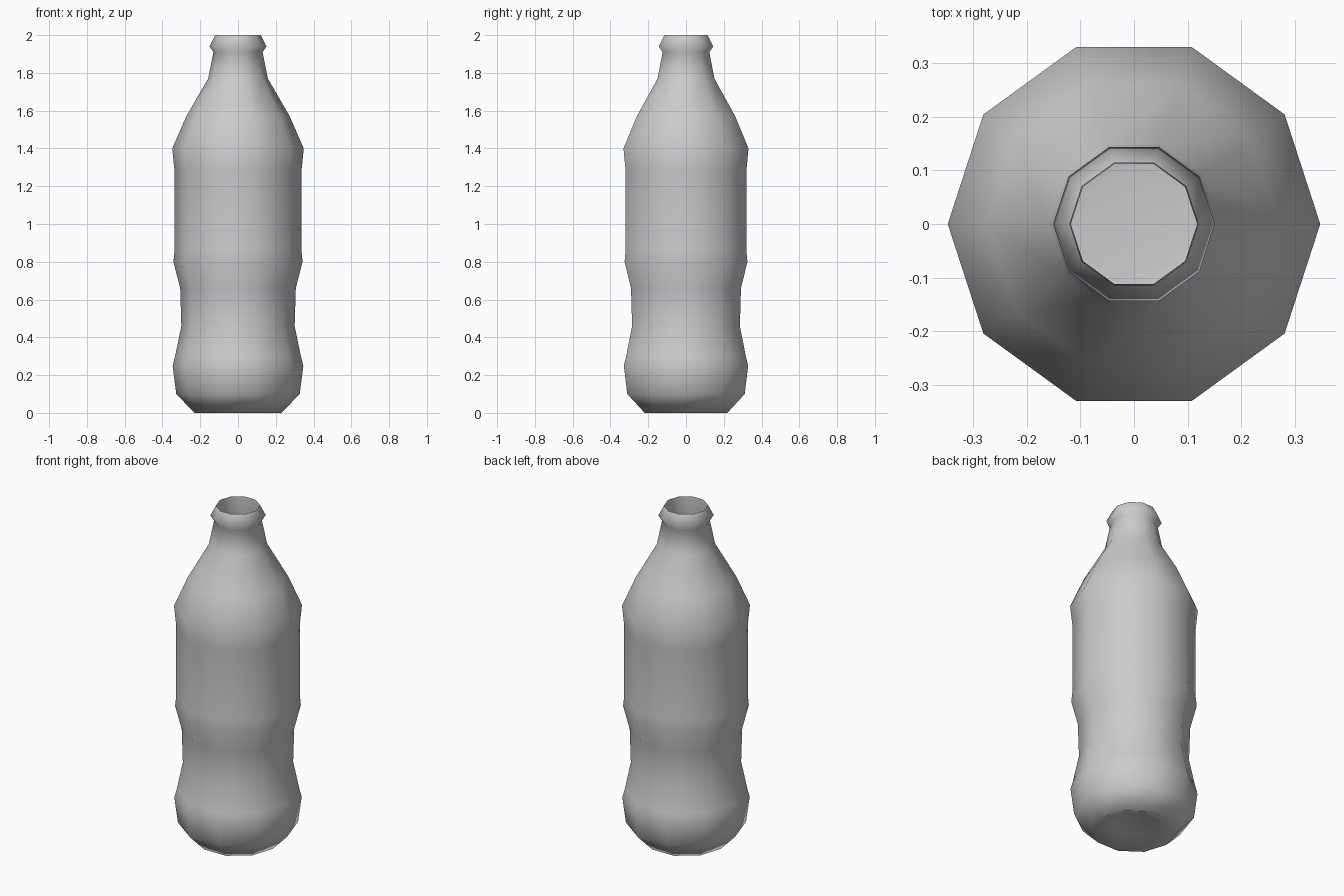
import bpy
import bmesh
from math import cos, sin, tau, radians

if "Cube" in bpy.data.objects:
    bpy.data.objects.remove(bpy.data.objects["Cube"], do_unlink=True)

SIDES = 10

grey = bpy.data.materials.new("bottle_grey")
grey.use_nodes = True
color = (0.6, 0.6, 0.6, 1)
grey.diffuse_color = color
grey.node_tree.nodes["Principled BSDF"].inputs["Base Color"].default_value = color


def lathe(name, profile, smooth_angle):
    """Revolve (radius, height) points; radius zero becomes a single pole."""
    bm = bmesh.new()
    rings = []
    for r, z in profile:
        count = SIDES if r > 0 else 1
        rings.append([bm.verts.new((r * cos(tau * i / SIDES), r * sin(tau * i / SIDES), z))
                      for i in range(count)])
    for a, b in zip(rings, rings[1:]):
        for i in range(SIDES):
            j = (i + 1) % SIDES
            corners = [a[i % len(a)], a[j % len(a)], b[j % len(b)], b[i % len(b)]]
            bm.faces.new(list(dict.fromkeys(corners)))
    mesh = bpy.data.meshes.new(name)
    bm.to_mesh(mesh)
    bm.free()
    mesh.materials.append(grey)
    obj = bpy.data.objects.new(name, mesh)
    bpy.context.collection.objects.link(obj)
    bpy.ops.object.select_all(action="DESELECT")
    obj.select_set(True)
    bpy.context.view_layer.objects.active = obj
    bpy.ops.object.shade_smooth_by_angle(angle=radians(smooth_angle))
    return obj


# Outer wall: base, waist, label band, shoulder, neck and lip
outer = [(0.23, 0), (0.327, 0.1), (0.346, 0.25), (0.333, 0.3), (0.3, 0.46),
         (0.306, 0.66), (0.342, 0.8), (0.336, 0.86), (0.336, 1.28), (0.348, 1.4),
         (0.274, 1.57), (0.158, 1.77), (0.13, 1.91), (0.151, 1.94), (0.12, 2)]
# Recessed underside
punt = [(0, 0.03), (0.12, 0.045)]
# Inner wall of the neck, running down to the hollow floor
inner = [(0.118, 1.92), (0.145, 1.77), (0.26, 1.57), (0.33, 1.4), (0.32, 0.86),
         (0.285, 0.6), (0.32, 0.25), (0.22, 0.06), (0.1, 0.07), (0, 0.04)]

lathe("bottle", punt + outer + inner, 80)
